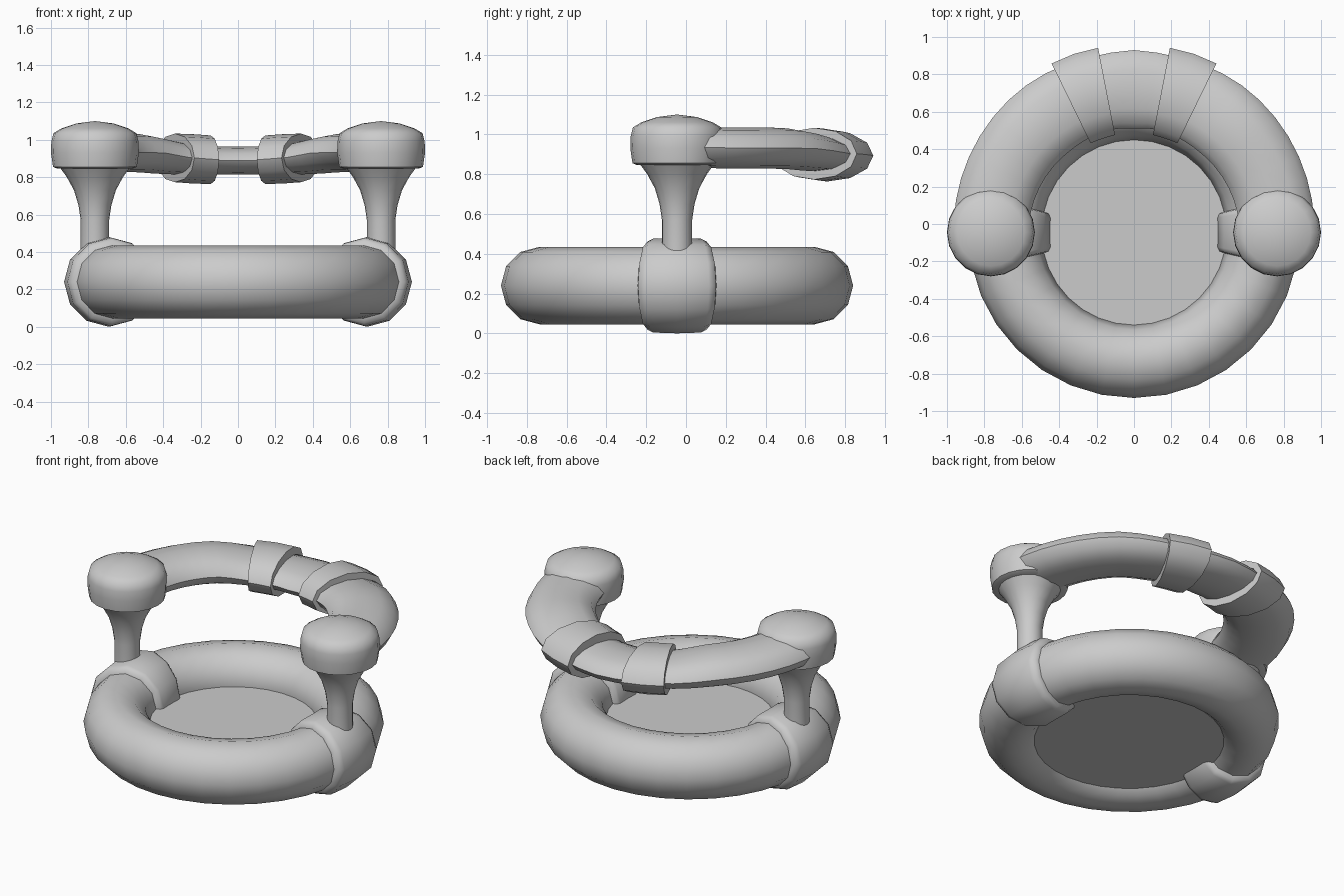
import bpy, bmesh
from math import cos, sin, pi, radians

if "Cube" in bpy.data.objects:
    bpy.data.objects.remove(bpy.data.objects["Cube"])

CY = -0.045          # centre of all the round parts in y


def finish(name, bm, angle=40):
    bmesh.ops.remove_doubles(bm, verts=bm.verts, dist=1e-5)
    bmesh.ops.recalc_face_normals(bm, faces=bm.faces)
    me = bpy.data.meshes.new(name)
    bm.to_mesh(me)
    bm.free()
    ob = bpy.data.objects.new(name, me)
    bpy.context.collection.objects.link(ob)
    bpy.ops.object.select_all(action='DESELECT')
    ob.select_set(True)
    bpy.context.view_layer.objects.active = ob
    bpy.ops.object.shade_smooth_by_angle(angle=radians(angle))
    return ob


def sweep(name, stations, sides=12, closed=False, caps=False, angle=40):
    """Elliptic tube round the centre; station = (degrees, R, a, b, z)."""
    bm = bmesh.new()
    rings = []
    for deg, R, a, b, z in stations:
        p = radians(deg)
        ring = []
        for i in range(sides):
            t = 2 * pi * i / sides
            r = R + a * cos(t)
            ring.append(bm.verts.new((r * cos(p), CY + r * sin(p), z + b * sin(t))))
        rings.append(ring)
    n = len(rings)
    for k in range(n if closed else n - 1):
        A, B = rings[k], rings[(k + 1) % n]
        for i in range(sides):
            j = (i + 1) % sides
            bm.faces.new((A[i], A[j], B[j], B[i]))
    if caps:
        bm.faces.new(rings[0])
        bm.faces.new(rings[-1])
    return finish(name, bm, angle)


def lathe(name, profile, x, segs=20, angle=50):
    bm = bmesh.new()
    vs = [bm.verts.new((x + r, CY, z)) for r, z in profile]
    es = [bm.edges.new(e) for e in zip(vs, vs[1:])]
    bmesh.ops.spin(bm, geom=vs + es, cent=(x, CY, 0), axis=(0, 0, 1),
                   angle=2 * pi, steps=segs)
    return finish(name, bm, angle)


def lerp_table(table, x):
    for (x0, *v0), (x1, *v1) in zip(table, table[1:]):
        if x <= x1:
            f = (x - x0) / (x1 - x0)
            return [p + (q - p) * f for p, q in zip(v0, v1)]
    return table[-1][1:]


# lower ring
sweep("base_ring", [(i * 11.25, 0.69, 0.195, 0.195, 0.24) for i in range(32)],
      closed=True)

# floor inside the ring
bm = bmesh.new()
bmesh.ops.create_cone(bm, cap_ends=True, segments=32, radius1=0.56, radius2=0.54,
                      depth=0.14)
bmesh.ops.translate(bm, verts=bm.verts, vec=(0, CY, 0.17))
finish("floor", bm)

# backrest tube: degrees away from the side -> a, b, z
shape = [(0, 0.20, 0.103, 0.934), (45, 0.21, 0.103, 0.930), (58, 0.21, 0.096, 0.912),
         (65, 0.205, 0.085, 0.900), (78, 0.20, 0.075, 0.890), (90, 0.21, 0.075, 0.888)]
path = []
for i in range(25):
    d = 3 + i * 174 / 24
    a, b, z = lerp_table(shape, min(d, 180 - d))
    path.append((d, 0.765, a, b, z))
sweep("backrest", path, caps=True)

# wrap bands on the backrest
for side, mirror in (("right", False), ("left", True)):
    st = [(64, 0.768, 0.20, 0.085, 0.903), (64, 0.768, 0.237, 0.13, 0.903),
          (71.5, 0.768, 0.239, 0.132, 0.898), (79, 0.768, 0.237, 0.13, 0.893),
          (79, 0.768, 0.20, 0.075, 0.893)]
    if mirror:
        st = [(180 - s[0], *s[1:]) for s in st]
    sweep("backrest_band_" + side, st)

# ring sleeves, posts and knobs on both sides
sleeve = [(-13, 0.19), (-12.4, 0.222), (-10, 0.236), (0, 0.24),
          (10, 0.236), (12.4, 0.222), (13, 0.19)]
post = [(0.076, 0.38), (0.076, 0.57), (0.088, 0.65), (0.112, 0.73),
        (0.15, 0.80), (0.19, 0.855)]
knob = [(0, 0.845), (0.20, 0.845), (0.224, 0.855), (0.235, 0.93), (0.233, 0.99),
        (0.222, 1.035), (0.18, 1.06), (0.10, 1.087), (0, 1.10)]
for side, s in (("right", 1), ("left", -1)):
    base = 0 if s > 0 else 180
    sweep("ring_sleeve_" + side,
          [(base + d, 0.69, r, r, 0.24) for d, r in sleeve], angle=60)
    lathe("post_" + side, post, s * 0.765)
    lathe("knob_" + side, knob, s * 0.765)
